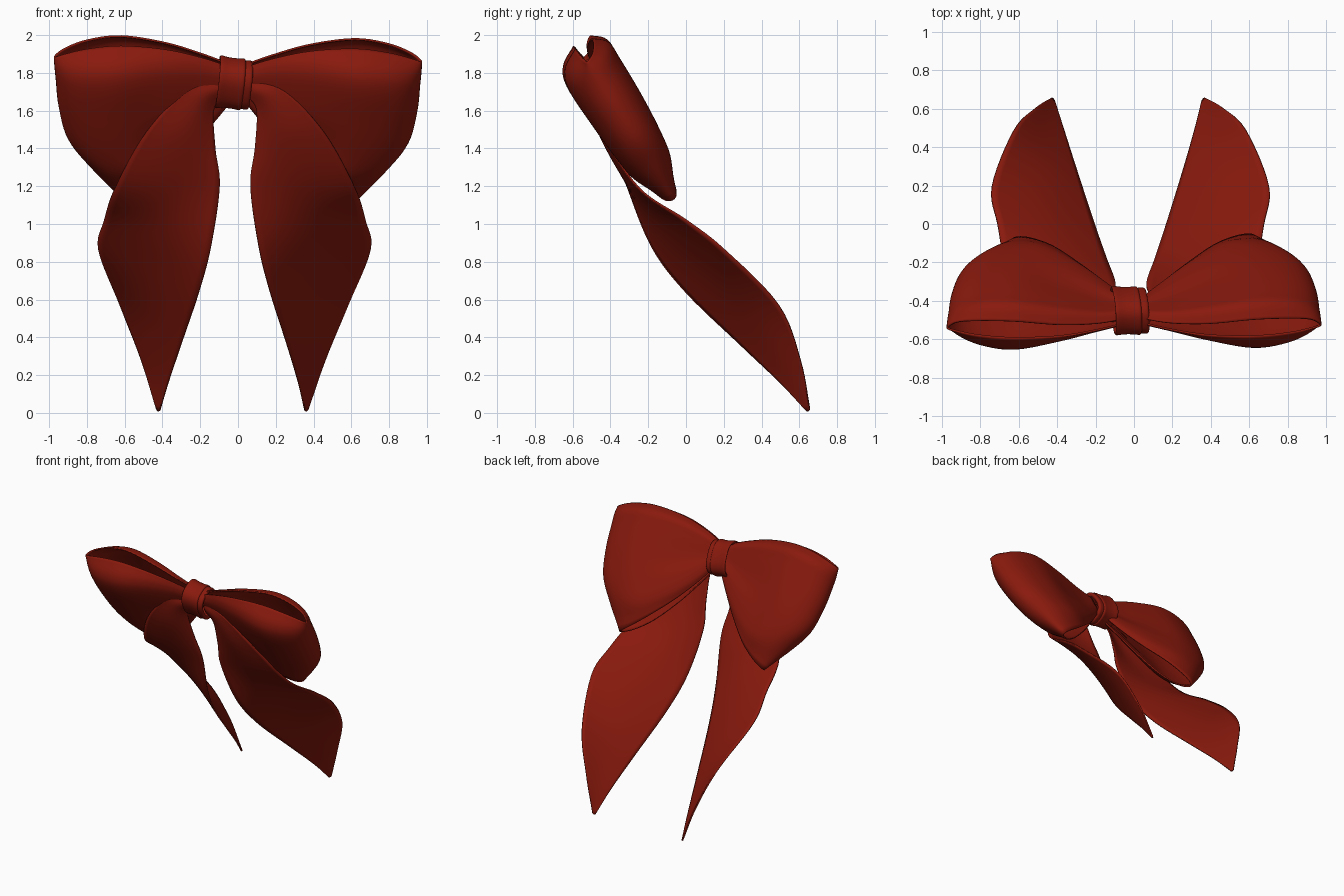
import bpy, math
from mathutils import Vector

if "Cube" in bpy.data.objects:
    bpy.data.objects.remove(bpy.data.objects["Cube"])

red = bpy.data.materials.new("red_satin")
red.diffuse_color = (0.25, 0.01, 0.004, 1)
red.use_nodes = True
red.node_tree.nodes["Principled BSDF"].inputs["Base Color"].default_value = red.diffuse_color

DOWN = Vector((0, 0.53, -0.85))      # the bow leans in this direction
FRONT = Vector((0, -0.85, -0.53))    # outward normal of the leaning plane


def spline(pts, n):
    """Catmull-Rom curve through pts with n steps per span."""
    p = [2 * pts[0] - pts[1]] + pts + [2 * pts[-1] - pts[-2]]
    out = []
    for i in range(1, len(p) - 2):
        a, b, c, d = p[i - 1:i + 3]
        for k in range(n):
            t = k / n
            out.append(0.5 * (2 * b + (c - a) * t + (2 * a - 5 * b + 4 * c - d) * t * t
                              + (3 * b - a - 3 * c + d) * t ** 3))
    return out + [pts[-1]]


def loft(name, rows, nu, nv, thick, flip=False):
    """Smooth sheet through rows of control points."""
    rows = [spline(r, nu) for r in rows]
    cols = [spline(list(c), nv) for c in zip(*rows)]
    m = len(cols[0])
    verts = [v for c in cols for v in c]
    faces = []
    for i in range(len(cols) - 1):
        for j in range(m - 1):
            f = (i * m + j, i * m + j + 1, (i + 1) * m + j + 1, (i + 1) * m + j)
            faces.append(f[::-1] if flip else f)
    me = bpy.data.meshes.new(name)
    me.from_pydata(verts, [], faces)
    me.materials.append(red)
    ob = bpy.data.objects.new(name, me)
    bpy.context.collection.objects.link(ob)
    bpy.context.view_layer.objects.active = ob
    ob.select_set(True)
    bpy.ops.object.shade_smooth_by_angle(angle=math.radians(50))
    ob.select_set(False)
    if thick:
        s = ob.modifiers.new("cloth", "SOLIDIFY")
        s.thickness, s.offset = thick, 0
    return ob


# Loop rows, top edge to bottom edge:
# knot x, z, middle x, z, outer fold x, z, front puff, back puff
LOOP = [(0.03, 1.83, 0.60, 1.935, 0.97, 1.86, 0.015, 0.085),
        (0.03, 1.81, 0.60, 1.885, 0.967, 1.81, 0.115, 0.145),
        (0.03, 1.79, 0.60, 1.80, 0.96, 1.74, 0.155, 0.15),
        (0.03, 1.75, 0.60, 1.61, 0.945, 1.60, 0.15, 0.145),
        (0.03, 1.72, 0.57, 1.44, 0.90, 1.44, 0.135, 0.13),
        (0.03, 1.69, 0.49, 1.33, 0.79, 1.30, 0.115, 0.105),
        (0.03, 1.67, 0.40, 1.28, 0.63, 1.13, 0.06, 0.05)]
PUFF = [(0, 0.25), (0.15, 0.38), (0.35, 0.68), (0.6, 1), (0.8, 0.9), (0.94, 0.55), (1, 0)]


def loop_row(k, row, sx):
    x0, z0, x1, z1, x2, z2, hf, hb = row
    path = [(u, g * hf) for u, g in PUFF] + [(u, -g * hb) for u, g in PUFF[-2::-1]]
    out = []
    for u, off in path:
        m = 0.58
        a, b, c = (u - m) * (u - 1) / m, u * (u - 1) / (m * (m - 1)), u * (u - m) / (1 - m)
        x, z = a * x0 + b * x1 + c * x2, a * z0 + b * z1 + c * z2
        if sx < 0:
            z += 0.025 * u          # left loop sits slightly higher
        # gathered pleats that fade away from the knot
        off += 0.01 * math.cos(k * 2.2) * max(0, 1 - abs(u - 0.25) / 0.35)
        p = Vector((x, -0.53 + 0.624 * (1.87 - z), z)) + FRONT * off
        out.append(Vector((sx * p.x, p.y, p.z)))
    return out


# Tail rows from knot to tip: inner edge, middle, outer edge
TAIL = [[(0.05, -0.48, 1.68), (0.05, -0.50, 1.72), (0.05, -0.50, 1.76)],
        [(0.10, -0.45, 1.60), (0.16, -0.51, 1.66), (0.25, -0.52, 1.70)],
        [(0.09, -0.38, 1.40), (0.26, -0.45, 1.46), (0.46, -0.44, 1.48)],
        [(0.065, -0.31, 1.20), (0.33, -0.30, 1.20), (0.62, -0.25, 1.19)],
        [(0.11, -0.18, 0.88), (0.38, -0.10, 0.96), (0.675, 0.00, 1.02)],
        [(0.17, 0.00, 0.64), (0.42, 0.12, 0.74), (0.70, 0.20, 0.865)],
        [(0.26, 0.29, 0.36), (0.42, 0.40, 0.44), (0.58, 0.49, 0.57)],
        [(0.32, 0.50, 0.16), (0.39, 0.56, 0.20), (0.46, 0.605, 0.28)],
        [(0.355, 0.64, 0.01), (0.362, 0.65, 0.01), (0.37, 0.655, 0.02)]]

for side, sx in (("right", 1), ("left", -1)):
    # Puffed loops, open at top and bottom
    loft(side + "_loop", [loop_row(k, r, sx) for k, r in enumerate(LOOP)], 5, 6, 0.01, sx < 0)
    # Hanging tails, the left one a little further out at its tip
    rows = [[Vector((x if sx > 0 else -x - 0.03 - 0.03 * (i / 8) ** 3, y, z)) for x, y, z in r]
            for i, r in enumerate(TAIL)]
    loft(side + "_tail", rows, 8, 6, 0.01, sx < 0)


def band(name, stations):
    """Wrapped band around the x axis: stations of (x, scale)."""
    rows = []
    for x, s in stations:
        ring = []
        for i in range(25):
            a = 2 * math.pi * i / 24
            c, d = math.cos(a), math.sin(a)
            c, d = math.copysign(abs(c) ** 0.8, c), math.copysign(abs(d) ** 0.8, d)
            ring.append(Vector((x - 0.015 * c * s, -0.45, 1.745 + 0.12 * (-0.03 - x)))
                        + DOWN * 0.136 * s * c + FRONT * 0.11 * s * d)
        ring[-1] = ring[0].copy()
        rows.append(ring)
    return loft(name, rows, 2, 3, 0)


# Knot: wide wrap plus a narrow overlapping edge
band("knot_wrap", [(-0.09, 0.8), (-0.108, 0.95), (-0.1, 1.02), (-0.06, 0.98),
                   (-0.01, 0.98), (0.02, 1.0), (0.03, 0.9)])
band("knot_edge", [(0.01, 0.85), (0.025, 0.93), (0.045, 0.95), (0.06, 0.94), (0.068, 0.85), (0.06, 0.7)])
